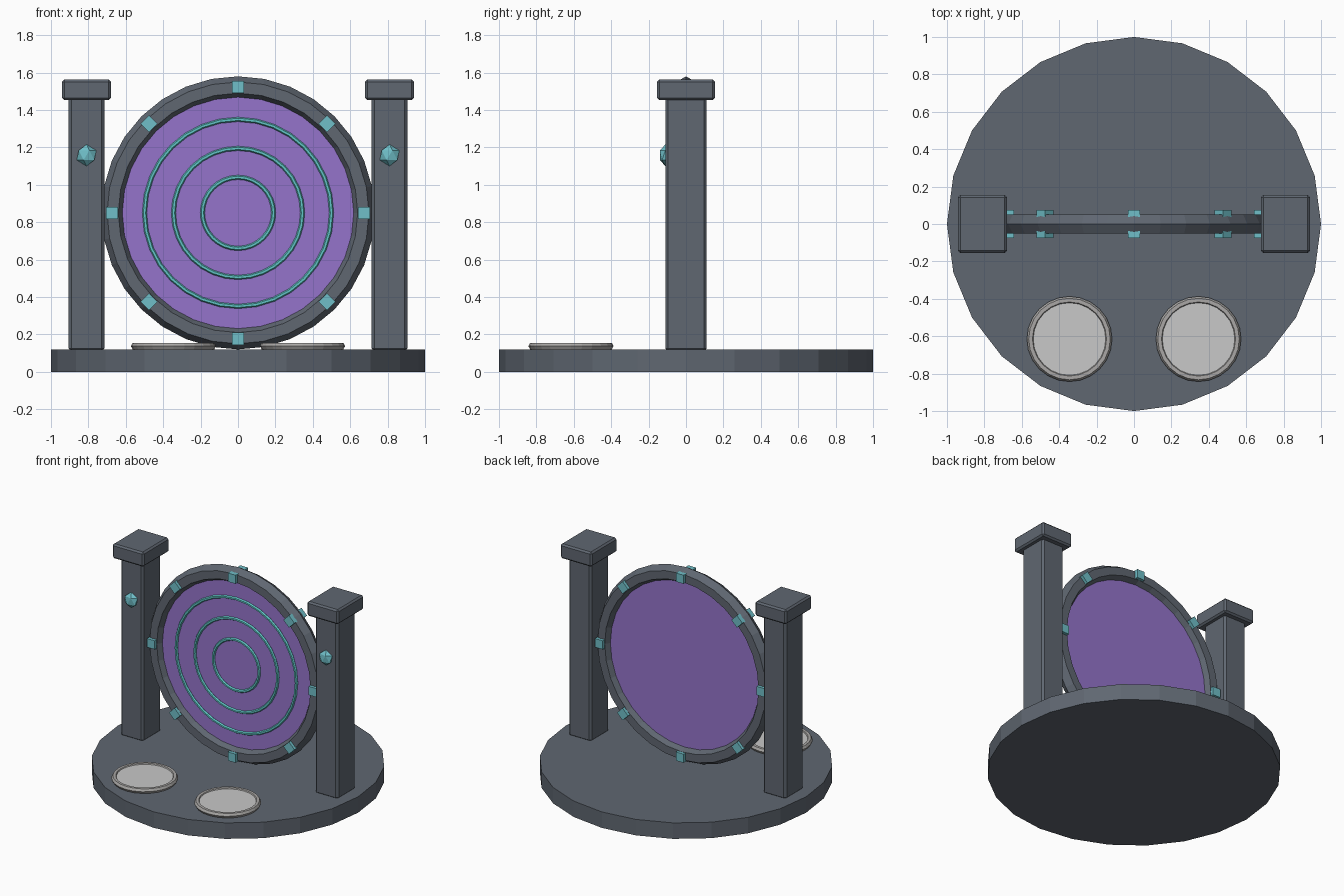
import bpy
import math
from mathutils import Matrix, Vector

cube = bpy.data.objects.get("Cube")
if cube:
    bpy.data.objects.remove(cube, do_unlink=True)


def material(name, r, g, b):
    m = bpy.data.materials.new(name)
    m.use_nodes = True
    m.diffuse_color = (r, g, b, 1)
    m.node_tree.nodes["Principled BSDF"].inputs["Base Color"].default_value = (r, g, b, 1)
    return m


STONE = material("slate stone", 0.115, 0.135, 0.165)
PURPLE = material("portal purple", 0.30, 0.175, 0.60)
GLOW = material("ripple teal", 0.12, 0.58, 0.58)
GEM = material("crystal teal", 0.16, 0.52, 0.58)
PALE = material("pad pale grey", 0.58, 0.58, 0.58)
RIM = material("pad rim grey", 0.40, 0.39, 0.38)

UPRIGHT = Matrix.Rotation(math.pi / 2, 4, 'X')  # turns a flat ring to face the front
CENTRE = Vector((0, 0, 0.85))


def finish(name, mat):
    ob = bpy.context.object
    ob.name = ob.data.name = name
    ob.data.materials.append(mat)
    return ob


def box(name, mat, size, loc, bevel=0.0, turn=0.0):
    bpy.ops.mesh.primitive_cube_add(size=1)
    ob = finish(name, mat)
    ob.data.transform(Matrix.Diagonal((*size, 1)))
    ob.location = loc
    ob.rotation_euler.y = turn
    if bevel:
        mod = ob.modifiers.new("Bevel", 'BEVEL')
        mod.width, mod.segments = bevel, 1
    return ob


def disc(name, mat, radius, depth, loc, sides, upright=False):
    bpy.ops.mesh.primitive_cylinder_add(vertices=sides, radius=radius, depth=depth)
    ob = finish(name, mat)
    if upright:
        ob.data.transform(UPRIGHT)
    ob.location = loc
    return ob


def ring(name, mat, major, minor, loc, sides, section=6, upright=False):
    bpy.ops.mesh.primitive_torus_add(major_radius=major, minor_radius=minor,
                                     major_segments=sides, minor_segments=section)
    ob = finish(name, mat)
    if upright:
        ob.data.transform(UPRIGHT)
    ob.location = loc
    return ob


# Round base
disc("base", STONE, 1.0, 0.12, (0, 0, 0.06), 24)

# Portal: stone ring, purple surface and raised ripples on the front
ring("portal_ring", STONE, 0.67, 0.06, CENTRE, 32, upright=True)
disc("portal_surface", PURPLE, 0.625, 0.03, CENTRE, 32, upright=True)
for i, radius in enumerate((0.19, 0.345, 0.5)):
    ring(f"ripple_{i + 1}", GLOW, radius, 0.012, CENTRE + Vector((0, -0.02, 0)), 32, upright=True)

# Crystal studs through the ring
for i in range(8):
    a = i * math.tau / 8
    box(f"ring_stud_{i + 1}", GEM, (0.065, 0.15, 0.065),
        CENTRE + 0.673 * Vector((math.sin(a), 0, math.cos(a))), turn=a)

for side, s in (("left", 1), ("right", -1)):
    # Pillars with caps and a faceted crystal
    box(f"{side}_pillar", STONE, (0.19, 0.22, 1.36), (0.81 * s, 0, 0.79), 0.015)
    box(f"{side}_pillar_cap", STONE, (0.26, 0.31, 0.11), (0.81 * s, 0, 1.508), 0.012)
    bpy.ops.mesh.primitive_ico_sphere_add(subdivisions=1, radius=0.058)
    crystal = finish(f"{side}_pillar_crystal", GEM)
    crystal.data.transform(Matrix.Diagonal((1, 0.6, 1, 1)))
    crystal.location = (0.81 * s, -0.11, 1.158)

    # Floor pads
    ring(f"{side}_pad_rim", RIM, 0.208, 0.02, (0.345 * s, -0.615, 0.138), 24)
    disc(f"{side}_pad", PALE, 0.2, 0.03, (0.345 * s, -0.615, 0.133), 24)
